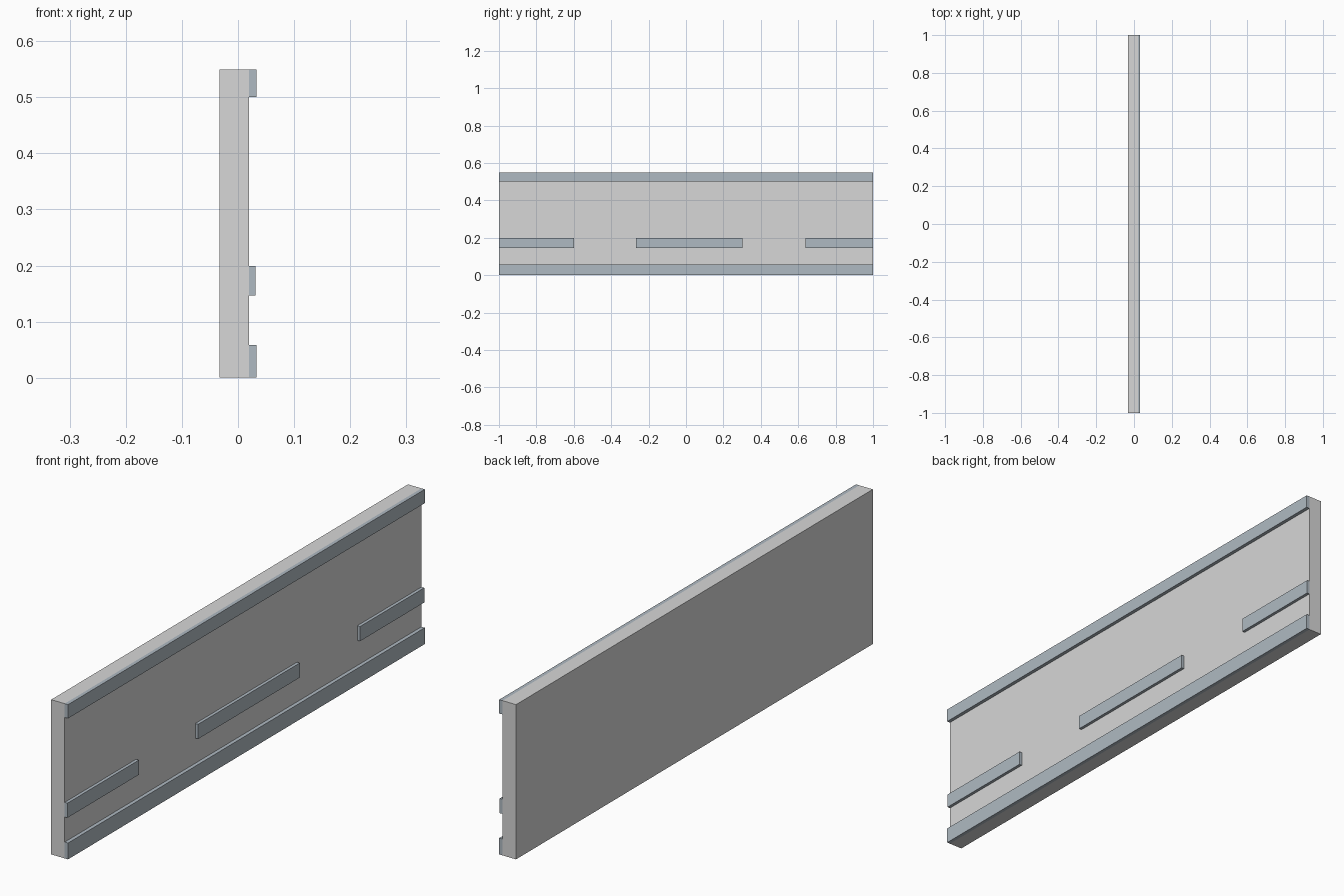
import bpy
import bmesh

if "Cube" in bpy.data.objects:
    bpy.data.objects.remove(bpy.data.objects["Cube"])


def material(name, rgb):
    m = bpy.data.materials.new(name)
    m.diffuse_color = (*rgb, 1.0)
    m.use_nodes = True
    m.node_tree.nodes["Principled BSDF"].inputs["Base Color"].default_value = m.diffuse_color
    return m


GREY = material("light grey", (0.68, 0.68, 0.68))
BLUE_GREY = material("blue grey", (0.43, 0.49, 0.54))


def box(name, x, y, z, mat):
    """Box spanning the given (min, max) ranges."""
    bm = bmesh.new()
    bmesh.ops.create_cube(bm, size=1.0)
    for v in bm.verts:
        for i, (lo, hi) in enumerate((x, y, z)):
            v.co[i] = hi if v.co[i] > 0 else lo
    mesh = bpy.data.meshes.new(name)
    bm.to_mesh(mesh)
    bm.free()
    mesh.materials.append(mat)
    obj = bpy.data.objects.new(name, mesh)
    bpy.context.collection.objects.link(obj)
    return obj


FACE = 0.02  # x of the panel's trimmed face

# Main wall slab
box("wall_panel", (-0.033, FACE), (-1, 1), (0, 0.549), GREY)

# Full-length trims along the top and bottom edges
box("top_trim", (FACE, 0.033), (-1, 1), (0.5, 0.549), BLUE_GREY)
box("bottom_trim", (FACE, 0.033), (-1, 1), (0, 0.058), BLUE_GREY)

# Broken middle rail
for i, span in enumerate([(-1, -0.6), (-0.268, 0.302), (0.64, 1)]):
    box(f"middle_rail_{i + 1}", (FACE, 0.031), span, (0.147, 0.199), BLUE_GREY)
